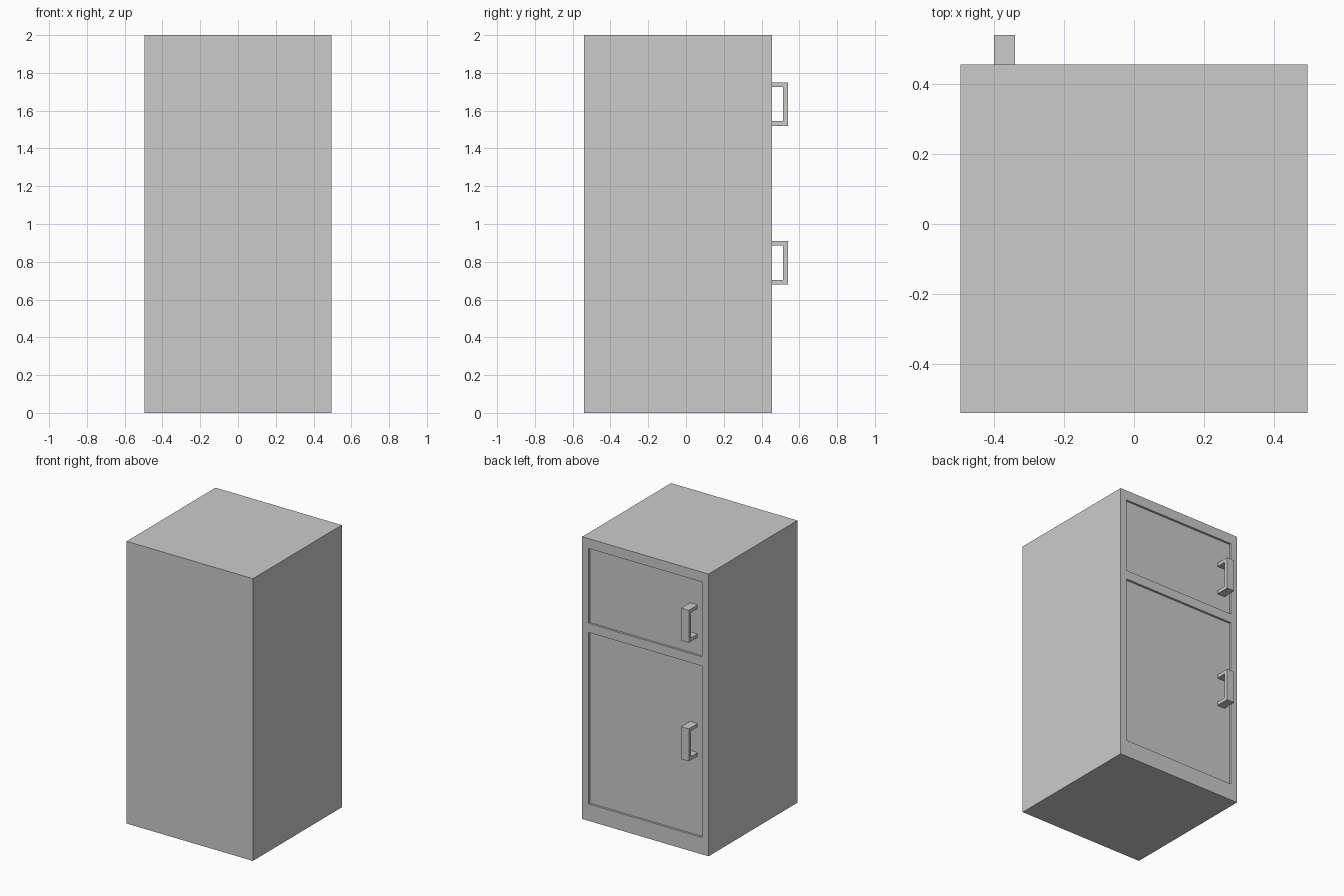
import bpy, bmesh
from mathutils import Vector

if "Cube" in bpy.data.objects:
    bpy.data.objects.remove(bpy.data.objects["Cube"])

X, Y0, Y1, H = 0.495, -0.54, 0.455, 2.0
DOOR_X, DEPTH = 0.445, 0.015
DOORS = [(0.12, 1.335), (1.40, 1.93)]      # bottom and top height of each door
HANDLES = [("lower_handle", 0.68, 0.91), ("upper_handle", 1.52, 1.75)]


def finish(name, bm):
    bmesh.ops.recalc_face_normals(bm, faces=bm.faces)
    mesh = bpy.data.meshes.new(name)
    bm.to_mesh(mesh)
    bm.free()
    obj = bpy.data.objects.new(name, mesh)
    bpy.context.collection.objects.link(obj)
    return obj


def back_faces(bm):
    return [f for f in bm.faces if f.normal.y > 0.9]


# Cabinet block
bm = bmesh.new()
bmesh.ops.create_cube(bm, size=1)
for v in bm.verts:
    v.co = (2 * X * v.co.x, Y1 if v.co.y > 0 else Y0, H * (v.co.z + 0.5))
bm.normal_update()

# Slice the door side along the door edges, then push each door panel in
cuts = [(Vector((s * DOOR_X, 0, 0)), Vector((1, 0, 0))) for s in (-1, 1)]
cuts += [(Vector((0, 0, z)), Vector((0, 0, 1))) for door in DOORS for z in door]
for co, no in cuts:
    bmesh.ops.bisect_plane(bm, geom=bm.verts[:] + bm.edges[:] + bm.faces[:],
                           plane_co=co, plane_no=no)
    bm.normal_update()
for z0, z1 in DOORS:
    panel = [f for f in back_faces(bm)
             if abs(f.calc_center_median().x) < DOOR_X
             and z0 < f.calc_center_median().z < z1]
    bmesh.ops.inset_region(bm, faces=panel, thickness=0, depth=-DEPTH)
    bm.normal_update()
finish("cabinet", bm)

# C-shaped door handles: side profile in y and z, extruded in x
for name, z0, z1 in HANDLES:
    base, grip, tip, t = Y1 - DEPTH, 0.513, 0.54, 0.024
    profile = [(base, z0), (tip, z0), (tip, z1), (base, z1),
               (base, z1 - t), (grip, z1 - t), (grip, z0 + t), (base, z0 + t)]
    bm = bmesh.new()
    face = bm.faces.new([bm.verts.new((-0.40, y, z)) for y, z in profile])
    ext = bmesh.ops.extrude_face_region(bm, geom=[face], use_keep_orig=True)
    moved = [g for g in ext["geom"] if isinstance(g, bmesh.types.BMVert)]
    bmesh.ops.translate(bm, verts=moved, vec=(0.06, 0, 0))
    finish(name, bm)
